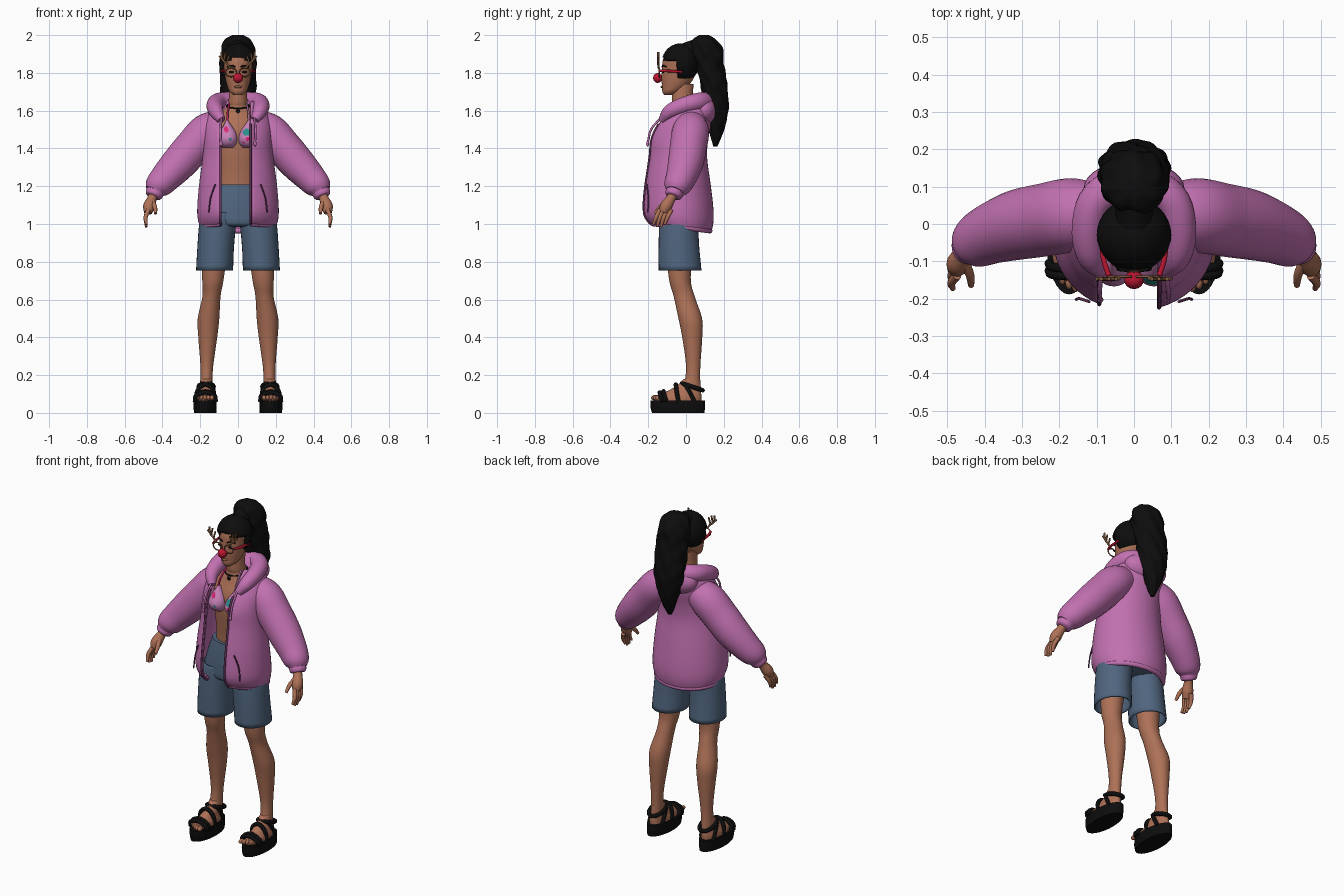
import bpy, bmesh
from math import sin, cos, pi, asin
from mathutils import Vector

if "Cube" in bpy.data.objects:
    bpy.data.objects.remove(bpy.data.objects["Cube"])


def material(name, r, g, b):
    m = bpy.data.materials.new(name)
    m.use_nodes = True
    m.diffuse_color = (r, g, b, 1)
    bsdf = m.node_tree.nodes["Principled BSDF"]
    bsdf.inputs["Base Color"].default_value = (r, g, b, 1)
    bsdf.inputs["Roughness"].default_value = 0.8
    return m


SKIN = material("skin", .42, .165, .095)
PINK = material("jacket pink", .54, .165, .44)
DENIM = material("denim blue", .08, .13, .21)
BLACK = material("black", .004, .004, .004)
RED = material("red", .5, .008, .03)
BROWN = material("antler brown", .23, .11, .05)
TEAL = material("teal", .02, .27, .25)
TOP = material("top pink", .58, .22, .48)
HOT = material("hot pink", .7, .02, .17)
PLUM = material("dark plum", .16, .04, .13)


def smooth(rows, k=5):
    """Catmull-Rom interpolation of equal-length tuples."""
    vs = [Vector(r) for r in rows]
    vs = [2 * vs[0] - vs[1]] + vs + [2 * vs[-1] - vs[-2]]
    out = []
    for a, b, c, d in zip(vs, vs[1:], vs[2:], vs[3:]):
        for i in range(k):
            t = i / k
            out.append(b + (c - a) * (t / 2) + (2 * a - 5 * b + 4 * c - d) * (t * t / 2)
                       + (3 * b - a - 3 * c + d) * (t ** 3 / 2))
    return out + [vs[-2]]


def skin_rings(name, rings, mat, closed=True, caps=True, thick=0):
    """Bridge successive rings of points into one surface."""
    bm = bmesh.new()
    vr = [[bm.verts.new(p) for p in r] for r in rings]
    n = len(vr[0])
    for a, b in zip(vr, vr[1:]):
        for i in range(n if closed else n - 1):
            j = (i + 1) % n
            bm.faces.new((a[i], a[j], b[j], b[i]))
    if caps:
        bm.faces.new(vr[0])
        bm.faces.new(vr[-1])
    bmesh.ops.recalc_face_normals(bm, faces=bm.faces)
    return finish(name, bm, mat, thick)


def finish(name, bm, mat, thick=0):
    me = bpy.data.meshes.new(name)
    bm.to_mesh(me)
    bm.free()
    me.materials.append(mat)
    ob = bpy.data.objects.new(name, me)
    bpy.context.collection.objects.link(ob)
    if thick:
        mod = ob.modifiers.new("thickness", "SOLIDIFY")
        mod.thickness, mod.offset = thick, -1
    bpy.ops.object.select_all(action="DESELECT")
    ob.select_set(True)
    bpy.context.view_layer.objects.active = ob
    bpy.ops.object.shade_smooth_by_angle(angle=.9)
    return ob


def loft(name, rows, mat, s=1, n=32, wave=0, **kw):
    """Horizontal oval rings from rows of (z, centre x, half width, front y, back y)."""
    rings = []
    for z, cx, rx, yf, yb in smooth(rows):
        ring = []
        for i in range(n):
            t = 2 * pi * i / n
            w = 1 + wave * (sin(7 * t + 38 * z) + .6 * sin(4 * t - 61 * z))
            ring.append((s * (cx + rx * w * sin(t)),
                         (yf + yb) / 2 - (yb - yf) / 2 * w * cos(t), z))
        rings.append(ring)
    return skin_rings(name, rings, mat, **kw)


def tube(name, pts, mat, r, s=1, n=12, k=5):
    """Round tube through points; r is one radius or one per point."""
    rad = r if isinstance(r, (list, tuple)) else [r] * len(pts)
    path = smooth([(s * x, y, z, q) for (x, y, z), q in zip(pts, rad)], k)
    pos = [p.to_3d() for p in path]
    rings, u = [], None
    for i, p in enumerate(pos):
        t = (pos[min(i + 1, len(pos) - 1)] - pos[max(i - 1, 0)]).normalized()
        if u is None:
            u = min((Vector(a) for a in ((1, 0, 0), (0, 1, 0), (0, 0, 1))), key=lambda a: abs(a.dot(t)))
        u = (u - t * u.dot(t)).normalized()
        v = t.cross(u)
        rings.append([p + (u * cos(2 * pi * j / n) + v * sin(2 * pi * j / n)) * path[i][3] for j in range(n)])
    return skin_rings(name, rings, mat)


def ball(name, c, size, mat, cut=None, thick=0):
    bm = bmesh.new()
    bmesh.ops.create_uvsphere(bm, u_segments=32, v_segments=20, radius=1)
    for v in bm.verts:
        v.co = Vector(c) + Vector(a * b for a, b in zip(v.co, size))
    if cut:
        gone = [f for f in bm.faces if cut(f.calc_center_median())]
        bmesh.ops.delete(bm, geom=gone, context="FACES")
    return finish(name, bm, mat, thick)


# Torso, neck and head
loft("torso", [(1.12, 0, .13, -.10, .07), (1.25, 0, .115, -.105, .06), (1.4, 0, .125, -.12, .07),
               (1.5, 0, .13, -.115, .075), (1.57, 0, .115, -.085, .07), (1.62, 0, .06, -.07, .05),
               (1.65, 0, .05, -.075, .035), (1.74, 0, .047, -.075, .04)], SKIN)
loft("head", [(1.682, 0, .02, -.115, -.07), (1.70, 0, .043, -.125, -.03), (1.73, 0, .057, -.127, .01),
              (1.77, 0, .067, -.13, .04), (1.82, 0, .074, -.127, .055), (1.87, 0, .076, -.122, .055),
              (1.91, 0, .065, -.1, .04), (1.94, 0, .03, -.06, 0)], SKIN)
ball("lips", (0, -.127, 1.726), (.02, .007, .007), RED).data.materials[0] = BROWN

# Hair: cap with open face, and wavy ponytail
ball("hair_cap", (0, -.03, 1.85), (.1, .099, .106), BLACK,
     cut=lambda c: c.y < -.04 and c.z < 1.885 - .25 * abs(c.x), thick=.028)
loft("ponytail", [(2.0, 0, .03, .07, .12), (1.975, 0, .07, .035, .16), (1.92, 0, .088, .025, .195),
                  (1.85, 0, .092, .045, .2), (1.75, 0, .094, .075, .215), (1.65, 0, .088, .095, .225),
                  (1.55, 0, .065, .115, .215), (1.48, 0, .042, .125, .195), (1.41, 0, .012, .145, .165)],
     BLACK, n=56, wave=.045)
tube("hair_tie", [(0, 0, 1.91), (0, .06, 1.93)], BLACK, .05)

# Novelty glasses with antlers and round nose
ball("round_nose", (0, -.15, 1.773), (.026, .024, .026), RED)
for s, side in ((1, "left"), (-1, "right")):
    tube(side + "_rim", [(.037 + .029 * cos(i * pi / 8), -.141, 1.803 + .023 * sin(i * pi / 8))
                         for i in range(17)], BROWN, .0035, s, 8, 2)
    tube(side + "_temple", [(.068, -.138, 1.812), (.082, -.09, 1.81), (.088, -.02, 1.806)], RED, .007, s, 8)
    tube(side + "_antler", [(.04, -.146, 1.825), (.06, -.147, 1.85), (.082, -.147, 1.87), (.088, -.147, 1.91)],
         BROWN, .0055, s, 8)
    for x, z, dx, dz in ((.06, 1.85, -.012, .04), (.075, 1.865, -.008, .04), (.08, 1.868, .02, .02)):
        tube(side + "_antler_prong", [(x, -.147, z), (x + dx, -.147, z + dz)], BROWN, .005, s, 8)
    ball(side + "_eye", (s * .034, -.121, 1.805), (.014, .006, .006), BLACK)
    tube(side + "_eyebrow", [(.015, -.126, 1.832), (.036, -.121, 1.839), (.056, -.105, 1.832)], BLACK, .004, s, 8)

# Necklace
tube("necklace", [(.06 * sin(i * pi / 8), -.018 - .062 * cos(i * pi / 8), 1.625 - .012 * cos(i * pi / 8))
                  for i in range(17)], BLACK, .004, n=8, k=2)
ball("pendant", (0, -.087, 1.598), (.011, .006, .011), BLACK)

# Swim top with painted patches
spots = ((.045, 1.485, .019, 1), (.05, 1.45, .011, 2), (-.062, 1.5, .014, 2), (-.04, 1.45, .008, 1), (.03, 1.43, .007, 2))
for s, side in ((1, "left"), (-1, "right")):
    cup = loft(side + "_cup", [(1.405, .054, .03, -.135, -.08), (1.425, .054, .046, -.158, -.07),
                               (1.455, .054, .05, -.167, -.07), (1.49, .054, .04, -.152, -.08),
                               (1.53, .056, .016, -.125, -.08), (1.55, .058, .005, -.11, -.09)], TOP, s, 48)
    cup.data.materials.append(TEAL)
    cup.data.materials.append(HOT)
    for f in cup.data.polygons:
        for x, z, r, index in spots:
            if (f.center.x - x) ** 2 + (f.center.z - z) ** 2 < r * r:
                f.material_index = index
    tube(side + "_top_strap", [(.057, -.11, 1.54), (.055, -.085, 1.59), (.045, -.03, 1.645)],
         HOT if s < 0 else TOP, .005, s, 8)

# Open jacket body: rows of (z, half width, front y, back y)
rings = []
for z, rx, yf, yb in smooth([(.975, .185, -.175, .12), (.99, .203, -.205, .138), (1.06, .216, -.233, .147),
                             (1.2, .207, -.225, .132), (1.35, .188, -.203, .112), (1.45, .182, -.193, .118),
                             (1.53, .178, -.155, .135), (1.6, .15, -.105, .145), (1.65, .105, -.06, .13)]):
    t0, t1 = asin(.067 / rx), 2 * pi - asin(.093 / rx)
    ring = []
    for i in range(49):
        t = t0 + (t1 - t0) * i / 48
        tilt = .02 * cos(t) * max(0, 1 - (z - .975) / .15)
        ring.append((rx * sin(t), (yf + yb) / 2 - (yb - yf) / 2 * cos(t), z + tilt))
    rings.append(ring)
skin_rings("jacket_body", rings, PINK, closed=False, caps=False, thick=.012)
for end, side in ((0, "left"), (-1, "right")):
    edge = [r[end] for r in rings]
    tube(side + "_zip", edge[:-8:3], PLUM, .006, n=8, k=2)
tube("jacket_hem", [Vector(p) * .99 + Vector((0, 0, .015)) for p in rings[2][::4]], PINK, .014, k=3)

# Hood rolled around the neck and hanging behind
half = [(.088, -.125, 1.55), (.115, -.085, 1.595), (.122, -.01, 1.628), (.095, .07, 1.648)]
rad = [.022, .038, .045, .048]
tube("hood_collar", half + [(0, .115, 1.648)] + [(-x, y, z) for x, y, z in half[::-1]],
     PINK, rad + [.05] + rad[::-1], n=20)
ball("hood_back", (0, .095, 1.605), (.135, .075, .085), PINK)

for s, side in ((1, "left"), (-1, "right")):
    # Sleeve, cuff and drawstring
    tube(side + "_sleeve", [(.08, .03, 1.53), (.16, .025, 1.49), (.235, .012, 1.41), (.31, -.002, 1.325),
                            (.38, -.025, 1.25), (.425, -.048, 1.2), (.445, -.06, 1.17)],
         PINK, [.075, .098, .098, .094, .082, .07, .048], s, 28)
    tube(side + "_cuff", [(.43, -.052, 1.185), (.447, -.066, 1.155), (.452, -.07, 1.145)], PINK, [.05, .046, .036], s, 20)
    tube(side + "_drawstring", [(.088, -.135, 1.56), (.092, -.185, 1.5), (.09, -.202, 1.43)], PINK, .006, s, 8)
    ball(side + "_drawstring_end", (s * .09, -.203, 1.425), (.008, .008, .014), PINK)
    tube(side + "_pocket_seam", [(.12, -.208, 1.21), (.145, -.2, 1.14), (.155, -.202, 1.06)], PLUM, .004, s, 8)

    # Hand
    tube(side + "_palm", [(.44, -.06, 1.17), (.455, -.08, 1.135), (.47, -.105, 1.095), (.476, -.122, 1.06)],
         SKIN, [.026, .025, .032, .022], s, 16)
    tube(side + "_thumb", [(.455, -.1, 1.12), (.44, -.135, 1.09), (.436, -.165, 1.055)], SKIN, [.014, .012, .008], s)
    for i in range(4):
        drop = (0, .012, .014, 0)[i]
        y = -.148 + .02 * i
        tube(side + "_finger", [(.474, y + .01, 1.075), (.489, y - .01, 1.035), (.485, y - .025, .998 - drop)],
             SKIN, [.012, .011, .007], s)

    # Leg and foot
    loft(side + "_leg", [(.95, .12, .075, -.11, .05), (.72, .132, .058, -.092, .025), (.62, .14, .048, -.066, .045),
                         (.5, .156, .057, -.04, .085), (.4, .16, .05, -.02, .086), (.25, .165, .034, 0, .076),
                         (.15, .168, .032, -.01, .075), (.07, .17, .036, -.03, .08)], SKIN, s)
    loft(side + "_foot", [(.055, .173, .05, -.165, .08), (.085, .173, .048, -.16, .082), (.108, .172, .04, -.115, .08),
                          (.14, .169, .034, -.055, .078), (.18, .168, .031, -.01, .075)], SKIN, s)
    for i in range(5):
        ball(side + "_toe", (s * (.138 + .018 * i), -.165 + .005 * i * i / 2, .08),
             (.012 - .001 * i, .02, .014), SKIN)

    # Platform sandal
    loft(side + "_sole", [(0, .174, .059, -.18, .098), (.03, .174, .061, -.188, .1), (.066, .174, .061, -.188, .1)], BLACK, s)
    for y, w, top in ((-.135, .055, .108), (-.115, .055, .114), (-.05, .048, .15)):
        tube(side + "_strap", [(.173 - w, y + .01, .06), (.173 - w * .85, y, .06 + (top - .06) * .65), (.173, y - .004, top),
                               (.173 + w * .85, y, .06 + (top - .06) * .65), (.173 + w, y + .01, .06)], BLACK, .012, s, 10)
    tube(side + "_ankle_strap", [(.169 + .04 * sin(i * pi / 6), .033 - .055 * cos(i * pi / 6), .138 + .018 * cos(i * pi / 6))
                                 for i in range(13)], BLACK, .012, s, 10, 2)
    for dx in (-.042, .042):
        tube(side + "_side_strap", [(.17 + dx * .8, -.005, .15), (.17 + dx, .02, .11), (.172 + dx, .045, .06)], BLACK, .011, s, 10)

    # Shorts leg
    loft(side + "_shorts_leg", [(.755, .124, .098, -.145, .082), (.88, .118, .097, -.145, .07), (1.0, .107, .098, -.142, .065),
                                (1.06, .09, .095, -.135, .07)], DENIM, s, caps=False, thick=.008)

# Shorts hips
loft("shorts_hips", [(.985, 0, .12, -.1, .04), (1.0, 0, .19, -.135, .08), (1.06, 0, .188, -.138, .1),
                     (1.14, 0, .165, -.132, .095), (1.21, 0, .14, -.122, .085)], DENIM)
